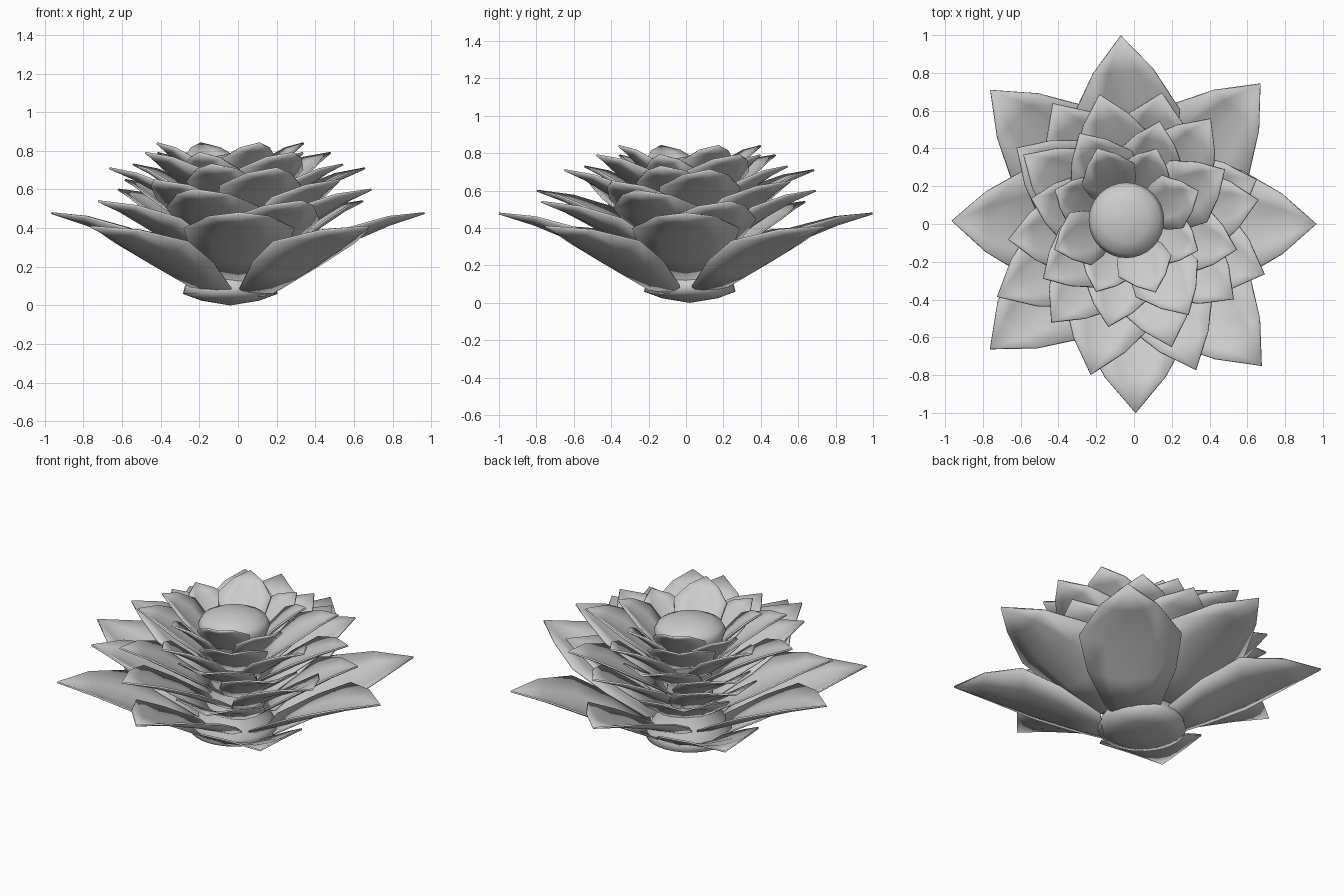
import bpy
import math
from mathutils import Matrix, Vector

if "Cube" in bpy.data.objects:
    bpy.data.objects.remove(bpy.data.objects["Cube"], do_unlink=True)

mat = bpy.data.materials.new("pale_grey")
mat.use_nodes = True
GREY = (0.6, 0.6, 0.6, 1)
mat.diffuse_color = GREY
mat.node_tree.nodes["Principled BSDF"].inputs["Base Color"].default_value = GREY

CORE = Vector((-0.04, 0.02, 0))


def finish(name, verts, faces, angle):
    mesh = bpy.data.meshes.new(name)
    mesh.from_pydata(verts, [], faces)
    mesh.materials.append(mat)
    mesh.update()
    obj = bpy.data.objects.new(name, mesh)
    bpy.context.collection.objects.link(obj)
    bpy.ops.object.select_all(action='DESELECT')
    obj.select_set(True)
    bpy.context.view_layer.objects.active = obj
    bpy.ops.object.shade_smooth_by_angle(angle=math.radians(angle))
    return obj


# Petal outline: distance along petal, half width, rise of the midrib
OUTLINE = [(0, 0.5, 0), (0.25, 0.86, 0.29), (0.5, 1, 0.57), (0.77, 0.56, 0.83)]


def petal(name, angle, r0, z0, r1, z1, half, cup, centre):
    """Cupped, broad-based, pointed leaf running outward from the core."""
    turn = Matrix.Rotation(math.radians(angle), 3, 'Z')
    verts, faces = [], []
    for t, w, rise in OUTLINE:
        r, z = r0 + (r1 - r0) * t, z0 + (z1 - z0) * rise
        for side in (-1, -0.5, 0, 0.5, 1):
            point = Vector((r, side * w * half, z + cup * w * side * side))
            verts.append(centre + turn @ point)
    tip = len(verts)
    verts.append(centre + turn @ Vector((r1, 0, z1)))
    for row in range(len(OUTLINE) - 1):
        for c in range(4):
            a = row * 5 + c
            faces.append((a, a + 5, a + 6, a + 1))
    faces += [(tip - 5 + c, tip, tip - 4 + c) for c in range(4)]
    obj = finish(name, verts, faces, 35)
    solid = obj.modifiers.new("thickness", 'SOLIDIFY')
    solid.thickness = 0.01
    solid.offset = 0


def ring(name, tips, r0, z0, z1, half, cup, drop, centre=Vector()):
    """Ring of petals given as (angle, reach); every second one sits lower."""
    for i, (angle, reach) in enumerate(tips):
        low = drop * (i % 2)
        petal(f"{name}_petal_{i + 1}", angle, r0, z0 - low, reach, z1 - low, half, cup, centre)


def even(start, reach):
    return [(start + 45 * i, reach) for i in range(8)]


ring("outer", [(0, 0.965), (48, 1.0), (94, 1.0), (137, 1.04), (179, 0.965),
               (221, 1.01), (270.5, 1.0), (312, 1.01)],
     0.17, 0.12, 0.478, 0.285, 0.075, 0.07)
ring("lower", [(339, 0.74), (20, 0.69), (78, 0.71), (124, 0.77),
               (147, 0.74), (208, 0.82), (254, 0.83), (293, 0.84)],
     0.12, 0.25, 0.60, 0.25, 0.06, 0.06)
ring("middle", [(11, 0.67), (54, 0.69), (105, 0.71), (148, 0.69),
                (187, 0.67), (230, 0.68), (287, 0.68), (323, 0.66)],
     0.11, 0.38, 0.71, 0.22, 0.05, 0.06)
ring("upper", even(31, 0.56), 0.11, 0.48, 0.79, 0.19, 0.05, 0.06)
ring("crown", even(22, 0.41), 0.11, 0.56, 0.84, 0.15, 0.04, 0.05, CORE)

# Core: flared foot, narrow stem and domed seed pod, turned as one piece
PROFILE = [(0.15, 0.025), (0.245, 0.06), (0.235, 0.10), (0.2, 0.16), (0.13, 0.28),
           (0.12, 0.5), (0.17, 0.62), (0.2, 0.70), (0.18, 0.735), (0.12, 0.765)]
SEG = 32
verts = [CORE.copy()]
for r, z in PROFILE:
    for k in range(SEG):
        a = 2 * math.pi * k / SEG
        verts.append(CORE + Vector((r * math.cos(a), r * math.sin(a), z)))
verts.append(CORE + Vector((0, 0, 0.785)))
top = len(verts) - 1
faces = []
for k in range(SEG):
    n = (k + 1) % SEG
    faces.append((0, 1 + n, 1 + k))
    for row in range(len(PROFILE) - 1):
        a = 1 + row * SEG
        faces.append((a + k, a + n, a + SEG + n, a + SEG + k))
    faces.append((top - SEG + k, top - SEG + n, top))
finish("seed_pod_core", verts, faces, 180)
